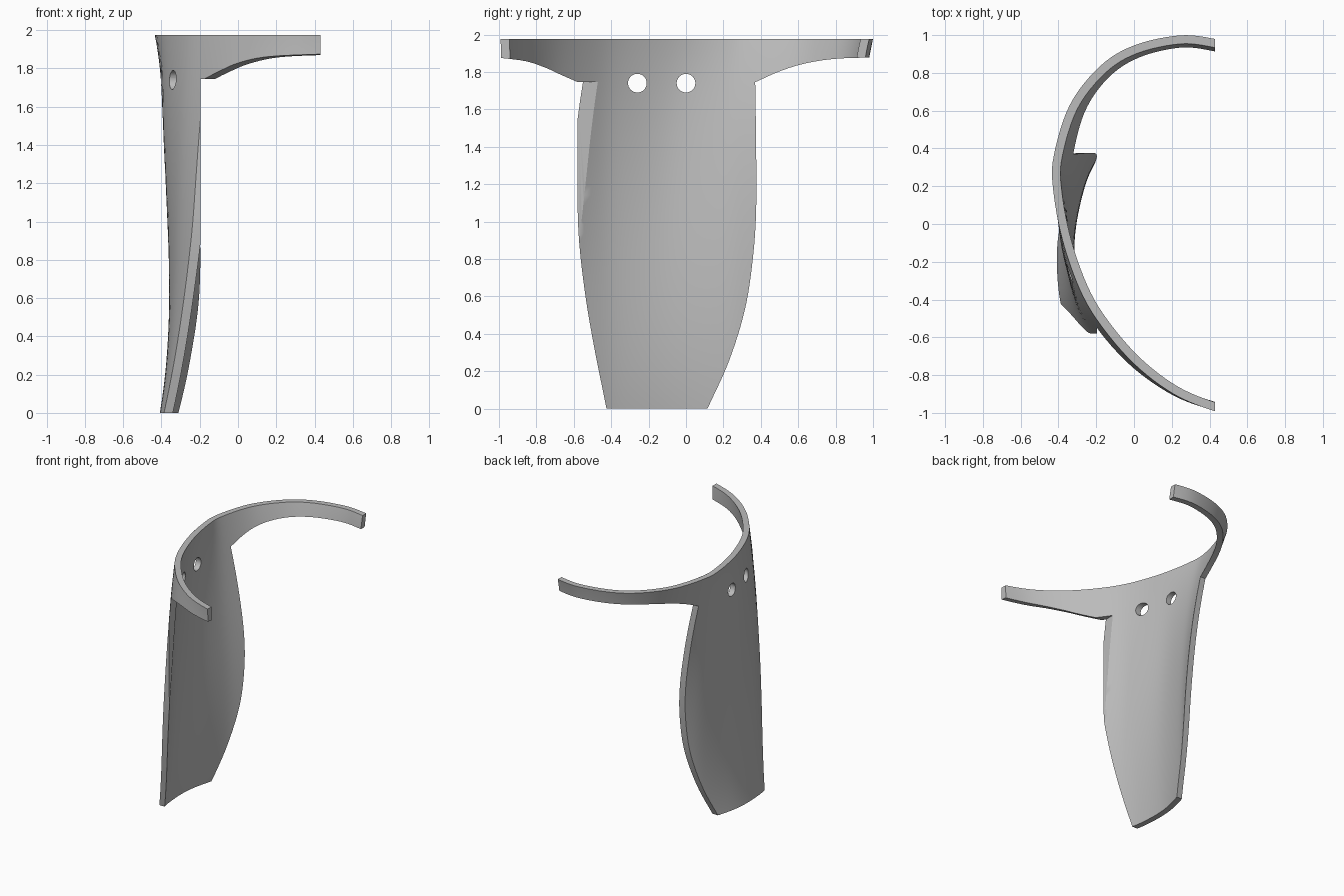
import bpy, bmesh, math
from mathutils import Vector

cube = bpy.data.objects.get("Cube")
if cube:
    bpy.data.objects.remove(cube, do_unlink=True)

THICK = 0.045
TOP = 1.975
STEP = 1.745          # height where the arms leave the panel


def spline(points, steps):
    """Smooth curve through the points."""
    p = [Vector(q) for q in points]
    p = [2 * p[0] - p[1]] + p + [2 * p[-1] - p[-2]]
    out = []
    for a, b, c, d in zip(p, p[1:], p[2:], p[3:]):
        for i in range(steps):
            t = i / steps
            out.append(0.5 * (2 * b + (c - a) * t + (2 * a - 5 * b + 4 * c - d) * t * t
                              + (3 * b - a - 3 * c + d) * t ** 3))
    return out + [p[-2]]


def new_object(name, bm):
    bmesh.ops.recalc_face_normals(bm, faces=bm.faces[:])
    mesh = bpy.data.meshes.new(name)
    bm.to_mesh(mesh)
    bm.free()
    obj = bpy.data.objects.new(name, mesh)
    bpy.context.collection.objects.link(obj)
    return obj


def prism(name, outline, x0, x1):
    """Side outline (y, z) pushed along x."""
    bm = bmesh.new()
    face = bm.faces.new([bm.verts.new((x0, y, z)) for y, z in outline])
    ext = bmesh.ops.extrude_face_region(bm, geom=[face])
    moved = [g for g in ext["geom"] if isinstance(g, bmesh.types.BMVert)]
    bmesh.ops.translate(bm, vec=(x1 - x0, 0, 0), verts=moved)
    return new_object(name, bm)


def cut(target, cutter, operation):
    cutter.hide_render = True
    mod = target.modifiers.new("cut", "BOOLEAN")
    mod.operation, mod.object, mod.solver = operation, cutter, "EXACT"
    bpy.context.view_layer.objects.active = target
    bpy.ops.object.modifier_apply(modifier=mod.name)
    bpy.data.objects.remove(cutter, do_unlink=True)


# Cross-sections of the outer surface: the open ring, then shallow curved panel sections
ring = [(.6, .93), (.425, .98), (.24, .998), (0, .945), (-.18, .835), (-.34, .63), (-.425, .36),
        (-.428, .18), (-.38, -.08), (-.29, -.34), (-.18, -.53), (0, -.74), (.21, -.9),
        (.425, -.99), (.6, -1.03)]
ring_base = [(.6, .9), (.425, .945), (.24, .96), (.02, .9), (-.15, .78), (-.28, .6), (-.372, .36),
             (-.402, .18), (-.39, -.08), (-.312, -.34), (-.21, -.53), (-.02, -.76), (.2, -.915),
             (.425, -.99), (.6, -1.03)]


def panel_section(x0, y0, k):
    ys = [1.15, 1.05, .97] + [p[1] for p in ring_base[3:]]
    return [(x0 + k * (y - y0) ** 2, y) for y in ys]


levels = [0, .9, STEP, TOP]
sections = [spline(s, 6) for s in (panel_section(-.41, -.2, .5), panel_section(-.365, -.1, .53),
                                   ring_base, ring)]


def section_at(z):
    weights = [math.prod((z - b) / (a - b) for b in levels if b != a) for a in levels]
    return [sum((w * p for w, p in zip(weights, pts)), Vector((0, 0))) for pts in zip(*sections)]


# Lofted shell with wall thickness
bm = bmesh.new()
loops = []
ROWS = 40
for r in range(ROWS + 1):
    z = -.03 + (TOP + .06) * r / ROWS
    outer = section_at(z)
    inner = []
    for i, p in enumerate(outer):
        d = (outer[min(i + 1, len(outer) - 1)] - outer[max(i - 1, 0)]).normalized()
        inner.append(p + THICK * Vector((-d.y, d.x)))
    loops.append([bm.verts.new((p.x, p.y, z)) for p in outer + inner[::-1]])
for a, b in zip(loops, loops[1:]):
    for i in range(len(a)):
        j = (i + 1) % len(a)
        bm.faces.new((a[i], a[j], b[j], b[i]))
half = len(loops[0]) // 2
for loop in (loops[0], loops[-1]):
    for i in range(half - 1):
        bm.faces.new((loop[i], loop[i + 1], loop[-2 - i], loop[-1 - i]))
shell = new_object("curved_shell", bm)

# Side outline: panel edges and tapering arms
near_edge = spline([(-.425, 0), (-.495, .35), (-.543, .64), (-.574, .93), (-.58, 1.22),
                    (-.578, STEP)], 6)
near_arm = spline([(-.578, STEP), (-.68, 1.79), (-.757, 1.825), (-.86, 1.858), (-1, 1.876)], 5)
far_arm = spline([(1.1, 1.878), (.98, 1.877), (.795, 1.87), (.635, 1.845), (.5, 1.803),
                  (.37, STEP)], 5)
far_edge = spline([(.37, STEP), (.375, 1.4), (.375, 1.06), (.357, .8), (.315, .53),
                   (.23, .255), (.115, 0)], 6)
outline = near_edge[:-1] + near_arm + [Vector((-1, TOP)), Vector((1.1, TOP))] \
    + far_arm[:-1] + far_edge
cut(shell, prism("outline_cutter", outline, -1, .43), "INTERSECT")

# Flat trim on the panel's side edge
trim = [(-1.2, -.2), (1.2, -.2), (1.2, STEP), (-1.2, STEP)]
cut(shell, prism("trim_cutter", trim, -.195, 1), "DIFFERENCE")

# Two mounting holes
for y in (-.26, 0):
    circle = [(y + .05 * math.cos(a * math.tau / 32), 1.74 + .05 * math.sin(a * math.tau / 32))
              for a in range(32)]
    cut(shell, prism("hole_cutter", circle, -.8, .2), "DIFFERENCE")

# Plain grey finish
grey = bpy.data.materials.new("plain_grey")
grey.use_nodes = True
colour = (.5, .5, .5, 1)
grey.diffuse_color = colour
grey.node_tree.nodes["Principled BSDF"].inputs["Base Color"].default_value = colour
shell.data.materials.clear()
shell.data.materials.append(grey)

bpy.ops.object.select_all(action="DESELECT")
shell.select_set(True)
bpy.context.view_layer.objects.active = shell
bpy.ops.object.shade_smooth_by_angle(angle=math.radians(30))
